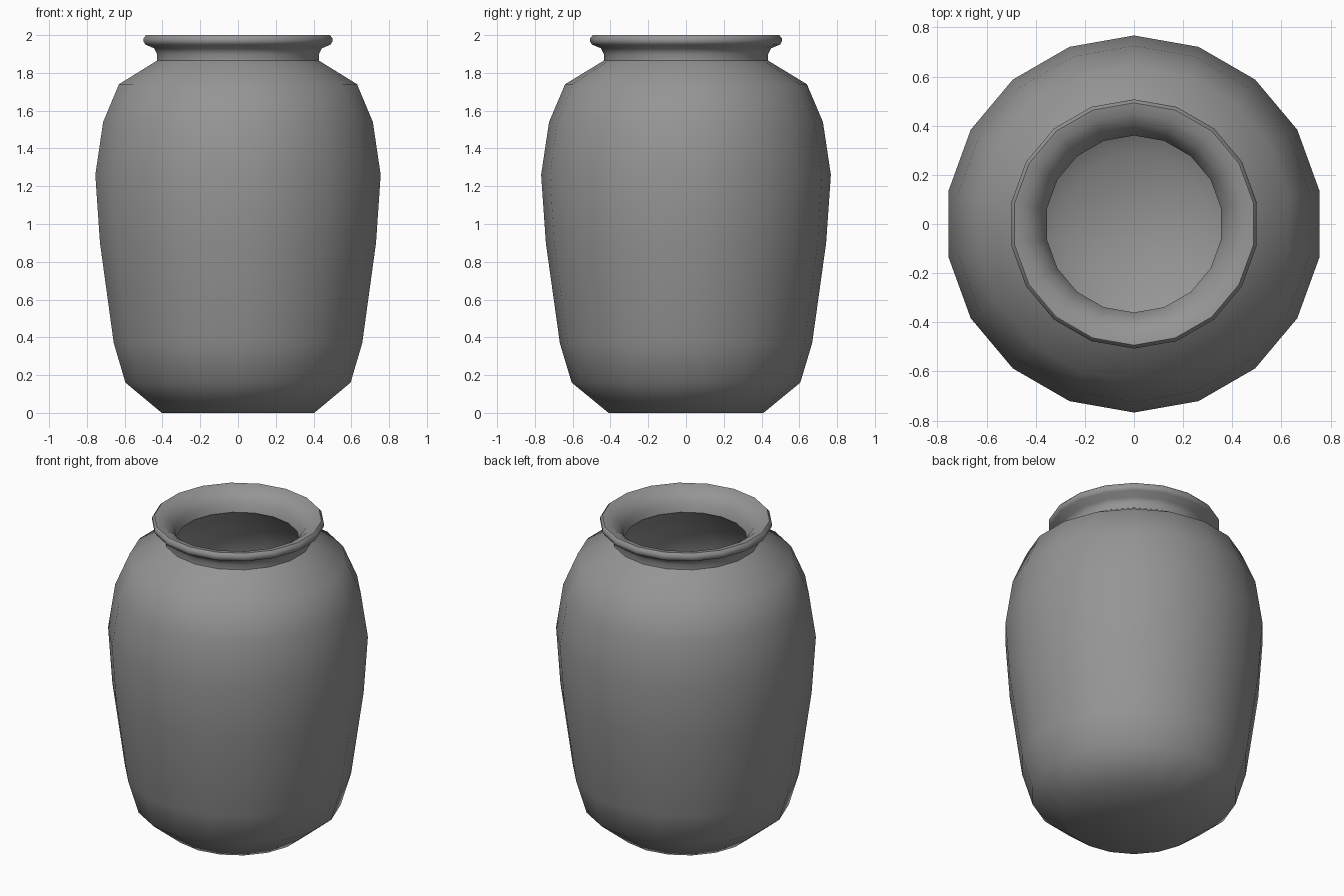
import bpy, bmesh, math

if "Cube" in bpy.data.objects:
    bpy.data.objects.remove(bpy.data.objects["Cube"])

SIDES = 18

# Single clay colour
clay = bpy.data.materials.new("grey_clay")
clay.diffuse_color = (0.3, 0.3, 0.3, 1)
clay.use_nodes = True
clay.node_tree.nodes["Principled BSDF"].inputs["Base Color"].default_value = clay.diffuse_color

# Profile (radius, height): outside from base up to the rim, then down the inside
outer = [(0.41, 0), (0.605, 0.16), (0.668, 0.37), (0.742, 0.90), (0.767, 1.26),
         (0.725, 1.54), (0.64, 1.74), (0.435, 1.865)]
rim = [(0.435, 1.90), (0.45, 1.93), (0.498, 1.95), (0.507, 1.965), (0.507, 1.985),
       (0.493, 2.0), (0.45, 1.992), (0.405, 1.96), (0.375, 1.92), (0.36, 1.87)]
inner = [(0.56, 1.69), (0.64, 1.51), (0.68, 1.26), (0.655, 0.90), (0.58, 0.41),
         (0.51, 0.26), (0.29, 0.09)]

# Jar: lathe the profile and close both floors
bm = bmesh.new()
rings = []
for r, z in outer + rim + inner:
    ring = []
    for i in range(SIDES):
        a = math.pi / 2 + math.tau * i / SIDES
        ring.append(bm.verts.new((r * math.cos(a), r * math.sin(a), z)))
    rings.append(ring)
for low, high in zip(rings, rings[1:]):
    for i in range(SIDES):
        j = (i + 1) % SIDES
        bm.faces.new((low[i], low[j], high[j], high[i]))
bm.faces.new(rings[0][::-1])
bm.faces.new(rings[-1])
bmesh.ops.recalc_face_normals(bm, faces=bm.faces)

mesh = bpy.data.meshes.new("jar")
bm.to_mesh(mesh)
bm.free()
mesh.materials.append(clay)
jar = bpy.data.objects.new("jar", mesh)
bpy.context.collection.objects.link(jar)

# Smooth body with crisp base and neck edges
bpy.context.view_layer.objects.active = jar
jar.select_set(True)
bpy.ops.object.shade_smooth_by_angle(angle=math.radians(43))
